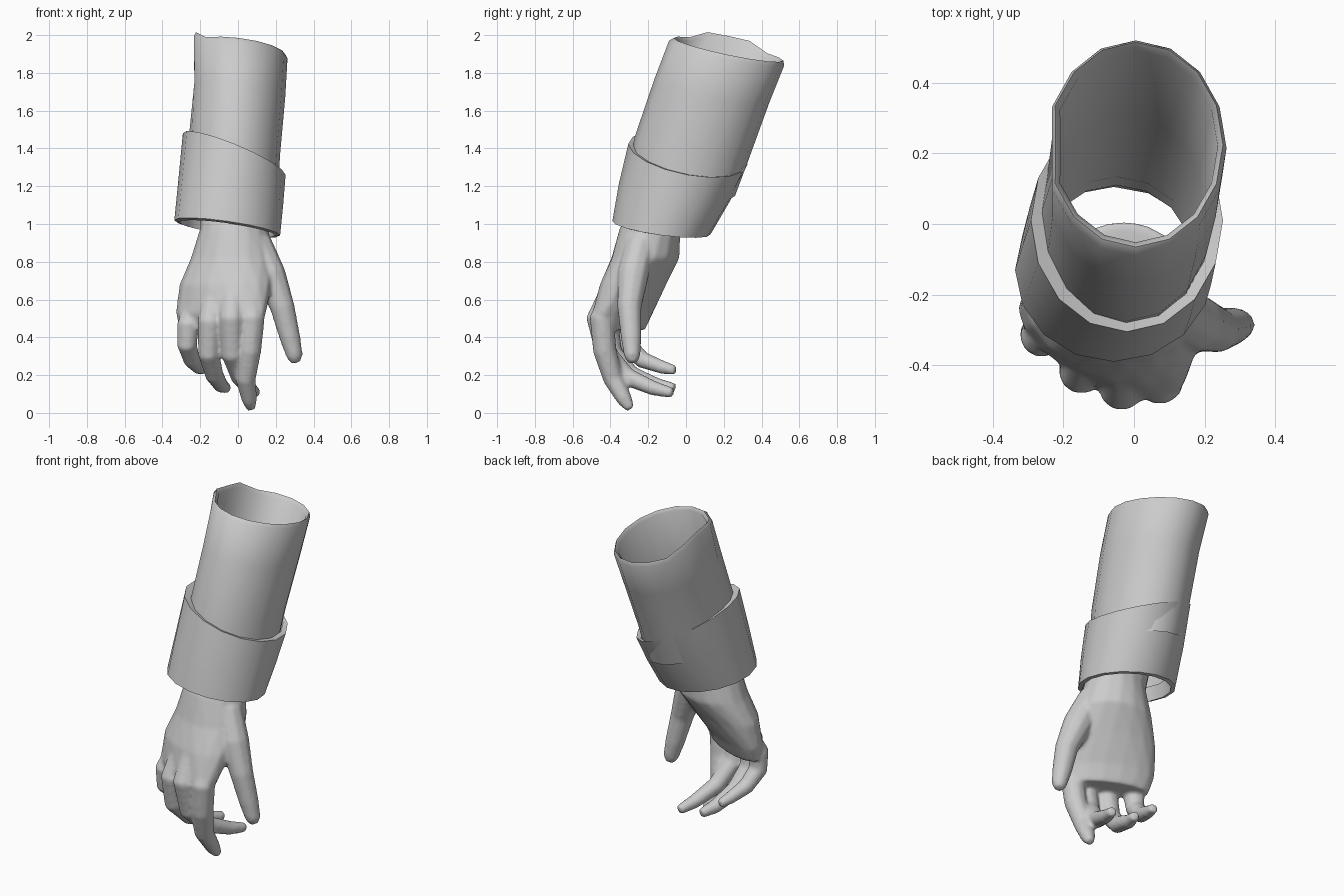
import bpy, bmesh, math
from mathutils import Vector

cube = bpy.data.objects.get("Cube")
if cube:
    bpy.data.objects.remove(cube, do_unlink=True)

grey = bpy.data.materials.new("plain grey")
grey.use_nodes = True
grey.diffuse_color = (0.6, 0.6, 0.6, 1)
grey.node_tree.nodes["Principled BSDF"].inputs["Base Color"].default_value = grey.diffuse_color


def make_object(name, bm):
    bmesh.ops.recalc_face_normals(bm, faces=bm.faces)
    mesh = bpy.data.meshes.new(name)
    bm.to_mesh(mesh)
    bm.free()
    mesh.materials.append(grey)
    obj = bpy.data.objects.new(name, mesh)
    bpy.context.collection.objects.link(obj)
    return obj


def smooth(obj, degrees):
    bpy.ops.object.select_all(action='DESELECT')
    obj.select_set(True)
    bpy.context.view_layer.objects.active = obj
    bpy.ops.object.shade_smooth_by_angle(angle=math.radians(degrees))


def skin(bm, rings, caps=True):
    """Bridge successive rings of points with quads."""
    loops = [[bm.verts.new(p) for p in ring] for ring in rings]
    for a, b in zip(loops, loops[1:]):
        for i in range(len(a)):
            j = (i + 1) % len(a)
            bm.faces.new((a[i], a[j], b[j], b[i]))
    if caps:
        bm.faces.new(loops[0])
        bm.faces.new(loops[-1])


def oval(cx, cy, z, rx, ry, tilt_x=0, tilt_y=0, shear=0, n=16):
    """Oval ring with a sloping rim and an optional slant of depth over width."""
    ring = []
    for i in range(n):
        c, s = math.cos(math.tau * i / n), math.sin(math.tau * i / n)
        ring.append(Vector((cx + rx * c, cy + ry * s + shear * rx * c,
                            z + tilt_x * c + tilt_y * s)))
    return ring


def tube(bm, path, n=10):
    """Tapered limb through (x, y, z, radius) points."""
    pts = [Vector(p[:3]) for p in path]
    rings = []
    for k, p in enumerate(pts):
        t = (pts[min(k + 1, len(pts) - 1)] - pts[max(k - 1, 0)]).normalized()
        side = (Vector((1, 0, 0)) - t * t.x).normalized()
        up = t.cross(side)
        rings.append([p + path[k][3] * (side * math.cos(math.tau * i / n)
                                        + up * math.sin(math.tau * i / n))
                      for i in range(n)])
    skin(bm, rings)


# Sleeve: outer wall, rolled rim, inner wall, with a soft dent on the right
bm = bmesh.new()
sleeve = [
    oval(-0.03, -0.02, 1.2, 0.24, 0.28, -0.05, -0.05),
    oval(-0.02, 0.03, 1.4, 0.243, 0.305, -0.03, -0.05),
    oval(0.0, 0.135, 1.7, 0.25, 0.305, -0.03, -0.06),
    oval(0.005, 0.215, 1.905, 0.257, 0.305, -0.03, -0.065),
    oval(0.005, 0.225, 1.925, 0.247, 0.29, -0.03, -0.06),
    oval(0.005, 0.22, 1.905, 0.232, 0.272, -0.03, -0.06),
    oval(-0.02, 0.03, 1.4, 0.22, 0.28, -0.03, -0.05),
    oval(-0.05, -0.11, 1.04, 0.22, 0.22, -0.03, -0.03),
]
for k in (2, 3, 4, 5):
    sleeve[k][8].x += 0.02
    if k > 2:
        for i in (7, 8, 9):
            sleeve[k][i].z += 0.04
skin(bm, sleeve, caps=False)
smooth(make_object("sleeve", bm), 60)

# Turned-back cuff: sloping top edge, outer wall, lower rim, inner wall
bm = bmesh.new()
skin(bm, [
    oval(-0.02, 0.02, 1.36, 0.235, 0.29, -0.10, -0.05),
    oval(-0.02, 0.01, 1.37, 0.272, 0.315, -0.11, -0.055),
    oval(-0.038, -0.06, 1.17, 0.277, 0.295, -0.07, -0.045),
    oval(-0.057, -0.13, 0.98, 0.28, 0.26, -0.04, -0.035),
    oval(-0.057, -0.13, 0.975, 0.255, 0.235, -0.035, -0.03),
    oval(-0.05, -0.09, 1.09, 0.225, 0.225, -0.03, -0.03),
], caps=False)
smooth(make_object("cuff", bm), 40)

# Hand: palm, thumb and four curled fingers fused into one skin
bm = bmesh.new()
skin(bm, [
    oval(-0.03, -0.13, 1.14, 0.17, 0.14),
    oval(-0.02, -0.19, 0.98, 0.18, 0.16),
    oval(-0.03, -0.215, 0.82, 0.22, 0.18, 0, 0, -0.1),
    oval(-0.065, -0.28, 0.68, 0.245, 0.165, 0, 0, -0.25),
    oval(-0.09, -0.335, 0.53, 0.24, 0.13, 0, 0, -0.4),
    oval(-0.1, -0.34, 0.44, 0.21, 0.09, 0, 0, -0.4),
])
digits = {
    "thumb": [(0.1, -0.24, 0.9, 0.08), (0.17, -0.28, 0.73, 0.085), (0.235, -0.3, 0.56, 0.066),
              (0.275, -0.29, 0.4, 0.056), (0.3, -0.285, 0.3, 0.044), (0.305, -0.28, 0.265, 0.025)],
    "index": [(0.05, -0.38, 0.64, 0.06), (0.075, -0.445, 0.5, 0.068), (0.06, -0.43, 0.33, 0.064),
              (0.04, -0.385, 0.18, 0.055), (0.06, -0.325, 0.07, 0.042), (0.07, -0.295, 0.02, 0.024)],
    "middle": [(-0.03, -0.4, 0.64, 0.06), (-0.035, -0.465, 0.5, 0.066), (-0.03, -0.42, 0.31, 0.06),
               (0.01, -0.31, 0.19, 0.05), (0.06, -0.17, 0.13, 0.04), (0.095, -0.07, 0.105, 0.028)],
    "ring": [(-0.13, -0.36, 0.62, 0.06), (-0.15, -0.42, 0.48, 0.064), (-0.155, -0.39, 0.31, 0.058),
             (-0.125, -0.29, 0.2, 0.05), (-0.09, -0.15, 0.145, 0.04), (-0.06, -0.06, 0.13, 0.028)],
    "little": [(-0.22, -0.26, 0.6, 0.055), (-0.265, -0.32, 0.46, 0.06), (-0.27, -0.31, 0.36, 0.054),
               (-0.245, -0.23, 0.28, 0.046), (-0.21, -0.12, 0.24, 0.036), (-0.19, -0.055, 0.225, 0.026)],
}
for path in digits.values():
    tube(bm, path)
hand = make_object("hand", bm)
remesh = hand.modifiers.new("fuse", 'REMESH')
remesh.mode = 'VOXEL'
remesh.voxel_size = 0.011
remesh.use_smooth_shade = True
relax = hand.modifiers.new("relax", 'SMOOTH')
relax.factor = 0.5
relax.iterations = 6
